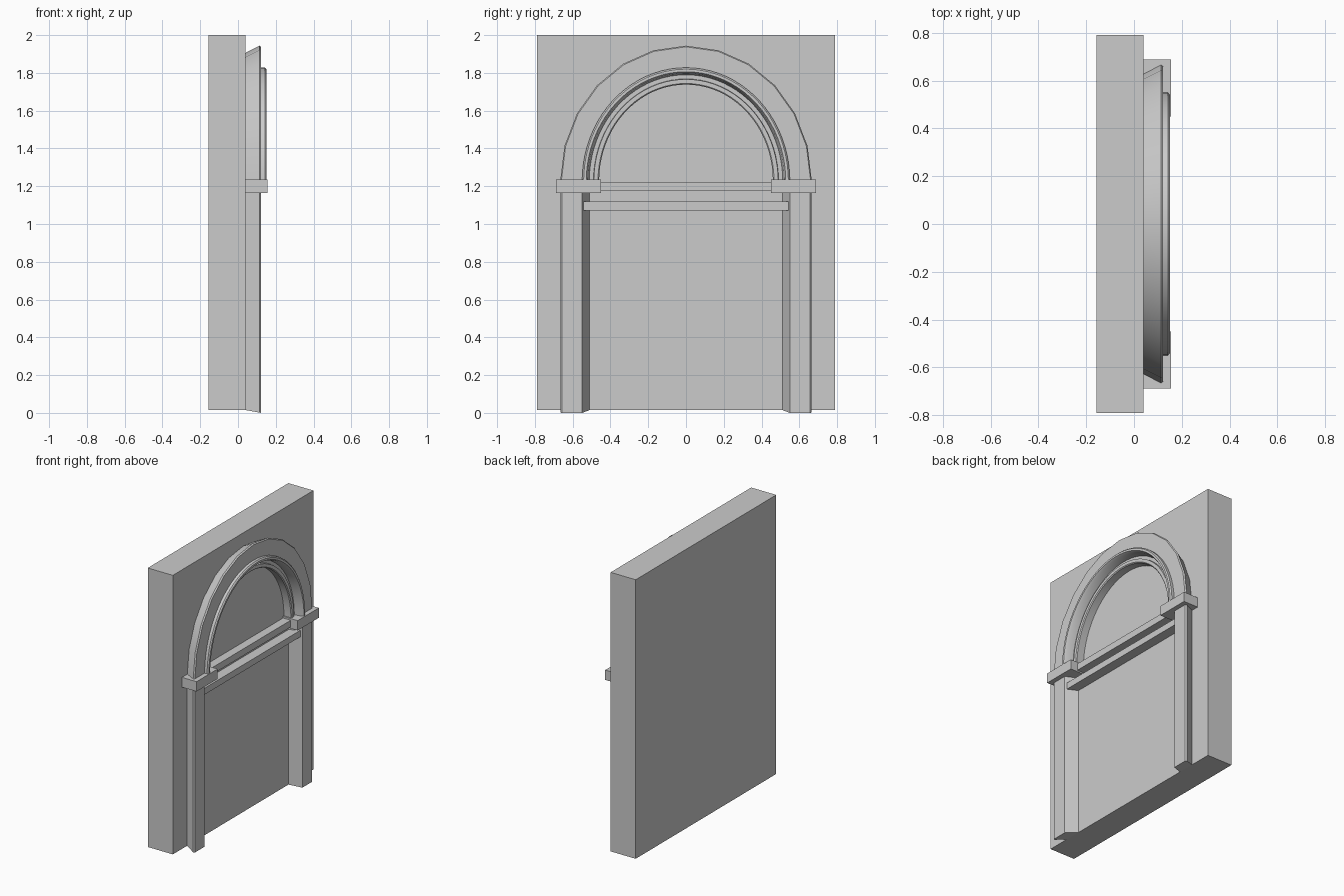
import bpy, bmesh, math

if "Cube" in bpy.data.objects:
    bpy.data.objects.remove(bpy.data.objects["Cube"])

WALL_X = 0.04      # front plane of the wall
SPRING_Z = 1.228   # height where the arch starts


def make(name, verts, faces, smooth=False):
    mesh = bpy.data.meshes.new(name)
    mesh.from_pydata(verts, [], faces)
    bm = bmesh.new()
    bm.from_mesh(mesh)
    bmesh.ops.recalc_face_normals(bm, faces=bm.faces)
    bm.to_mesh(mesh)
    bm.free()
    ob = bpy.data.objects.new(name, mesh)
    bpy.context.collection.objects.link(ob)
    if smooth:
        bpy.ops.object.select_all(action='DESELECT')
        ob.select_set(True)
        bpy.context.view_layer.objects.active = ob
        bpy.ops.object.shade_smooth_by_angle(angle=math.radians(25))
    return ob


def loft(name, rings, smooth=False):
    """Skin a row of equal closed rings and cap both ends."""
    n = len(rings[0])
    verts = [v for r in rings for v in r]
    faces = [(i * n + j, i * n + (j + 1) % n, (i + 1) * n + (j + 1) % n, (i + 1) * n + j)
             for i in range(len(rings) - 1) for j in range(n)]
    faces += [tuple(range(n)), tuple(range(len(verts) - n, len(verts)))]
    return make(name, verts, faces, smooth)


def box(name, x0, x1, y0, y1, z0, z1):
    rect = [(x0, y0), (x1, y0), (x1, y1), (x0, y1)]
    return loft(name, [[(x, y, z) for x, y in rect] for z in (z0, z1)])


def arch(name, profile, segments):
    """Sweep a profile of (x, offset from the opening) over the raised arch."""
    rings = []
    for i in range(segments + 1):
        a = math.pi * i / segments
        rings.append([(x, (0.46 + o) * math.cos(a), SPRING_Z + (0.51 + o) * math.sin(a))
                      for x, o in profile])
    return loft(name, rings, True)


# Wall slab
box("wall", -0.157, WALL_X, -0.79, 0.79, 0.015, 2.0)

# Coarse outer arch band, flaring toward the front
arch("outer_arch", [(WALL_X, 0.168), (0.113, 0.206), (0.122, 0.2),
                    (0.122, 0.075), (WALL_X, 0.06)], 12)

# Fine stepped moulding inside the band
arch("arch_moulding", [(WALL_X, 0.09), (0.142, 0.09), (0.15, 0.082), (0.15, 0.068),
                       (0.135, 0.06), (0.085, 0.052), (0.085, 0.03), (0.10, 0.028),
                       (0.10, 0.006), (0.094, 0.0), (WALL_X, 0.0)], 40)

# Pilasters with slanted sides and capitals, mirrored left and right
section = [(WALL_X, 0.51), (0.122, 0.55), (0.122, 0.657), (0.113, 0.665), (WALL_X, 0.63)]
for side, s in (("left", -1), ("right", 1)):
    bottom = [(x, s * y, 0.015 * (0.122 - x) / 0.082) for x, y in section]
    top = [(x, s * y, 1.18) for x, y in section]
    loft(side + "_pilaster", [bottom, top])
    box(side + "_capital", WALL_X, 0.155, s * 0.45, s * 0.687, 1.165, 1.235)

# Horizontal bars between the pilasters
box("upper_bar", WALL_X, 0.10, -0.46, 0.46, 1.175, 1.223)
box("lower_bar", WALL_X, 0.11, -0.543, 0.543, 1.072, 1.118)
